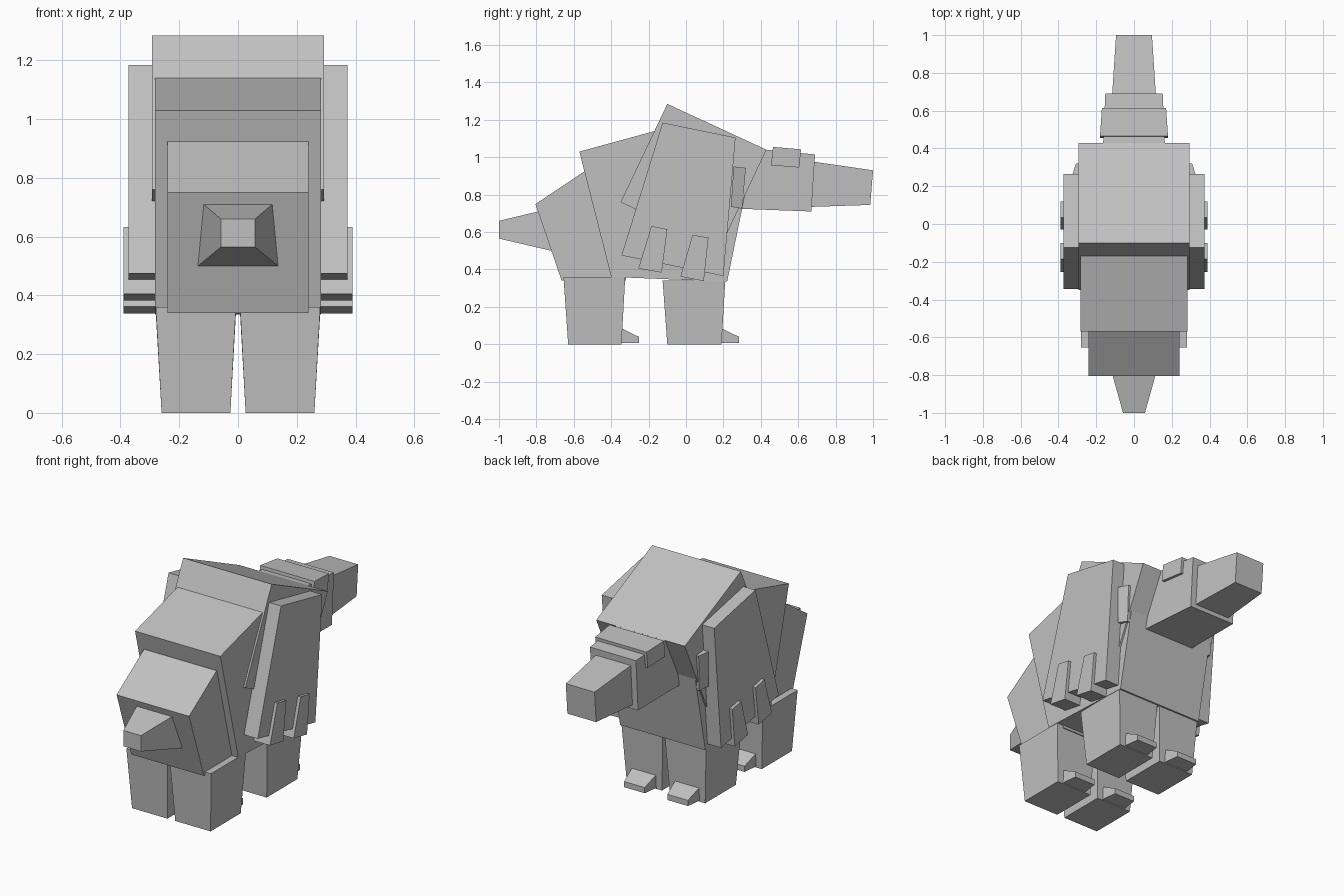
import bpy, bmesh

if "Cube" in bpy.data.objects:
    bpy.data.objects.remove(bpy.data.objects["Cube"])

GREY = bpy.data.materials.new("plain grey")
GREY.diffuse_color = (0.53, 0.53, 0.53, 1)
GREY.use_nodes = True
GREY.node_tree.nodes["Principled BSDF"].inputs["Base Color"].default_value = GREY.diffuse_color


def slab(name, profile, x_ranges):
    """Extrude a side profile of (y, z) points across x.
    x_ranges is one (left, right) pair, or one pair per profile point."""
    if not isinstance(x_ranges, list):
        x_ranges = [x_ranges] * len(profile)
    bm = bmesh.new()
    sides = [[bm.verts.new((xr[k], y, z)) for (y, z), xr in zip(profile, x_ranges)]
             for k in (0, 1)]
    n = len(profile)
    bm.faces.new(sides[0])
    bm.faces.new(sides[1][::-1])
    for i in range(n):
        j = (i + 1) % n
        bm.faces.new((sides[0][i], sides[1][i], sides[1][j], sides[0][j]))
    bmesh.ops.recalc_face_normals(bm, faces=bm.faces)
    mesh = bpy.data.meshes.new(name)
    bm.to_mesh(mesh)
    bm.free()
    mesh.materials.append(GREY)
    ob = bpy.data.objects.new(name, mesh)
    bpy.context.collection.objects.link(ob)
    return ob


def centred(name, profile, halves):
    """Slab symmetric about x = 0, with one half width or one per point."""
    if not isinstance(halves, list):
        halves = [halves] * len(profile)
    return slab(name, profile, [(-h, h) for h in halves])


def paired(name, profile, x_ranges):
    """Slab on the right side, mirrored to the left."""
    ob = slab(name, profile, x_ranges)
    ob.modifiers.new("mirror", 'MIRROR').use_axis[0] = True
    return ob


# Trunk
centred("shoulder_hump", [(-0.10, 1.285), (0.43, 1.04), (0.18, 0.51), (-0.35, 0.76)], 0.293)
centred("torso", [(-0.57, 1.03), (-0.16, 1.142), (0.33, 0.87), (0.22, 0.335), (-0.40, 0.36)], 0.282)
centred("hips", [(-0.805, 0.75), (-0.545, 0.923), (-0.38, 0.90), (-0.32, 0.34), (-0.665, 0.34)], 0.24)
centred("tail", [(-1.0, 0.66), (-0.60, 0.755), (-0.60, 0.472), (-1.0, 0.565)],
        [0.058, 0.17, 0.17, 0.058])

# Head
centred("head", [(0.27, 1.055), (0.69, 1.015), (0.67, 0.71), (0.22, 0.727)],
        [0.17, 0.152, 0.152, 0.17])
centred("brow", [(0.465, 1.055), (0.615, 1.042), (0.605, 0.945), (0.455, 0.957)],
        [0.18, 0.17, 0.17, 0.18])
centred("snout", [(0.62, 0.985), (1.0, 0.93), (0.985, 0.745), (0.62, 0.733)],
        [0.12, 0.095, 0.095, 0.12])

# Flank plates, hanging tufts and neck tabs
paired("flank_plate", [(-0.125, 1.185), (0.265, 1.105), (0.20, 0.365), (-0.345, 0.475)], (0.28, 0.372))
paired("rear_tuft", [(-0.185, 0.632), (-0.10, 0.615), (-0.13, 0.383), (-0.255, 0.405)], (0.28, 0.39))
paired("front_tuft", [(0.035, 0.585), (0.12, 0.57), (0.095, 0.338), (-0.03, 0.362)], (0.28, 0.39))
paired("neck_tab", [(0.255, 0.95), (0.32, 0.943), (0.30, 0.725), (0.24, 0.735)],
       [(0.26, 0.328), (0.26, 0.308), (0.26, 0.298), (0.26, 0.318)])

# Legs taper downward, each with one wedge toe in front
for label, back_top, front_top, back, front, top in (
        ("front", -0.125, 0.21, -0.10, 0.19, 0.34),
        ("hind", -0.655, -0.325, -0.63, -0.345, 0.36)):
    wide, narrow = (0.007, 0.28), (0.026, 0.26)
    paired(label + "_leg", [(back_top, top), (front_top, top), (front, 0), (back, 0)],
           [wide, wide, narrow, narrow])
    base, tip = (0.062, 0.224), (0.075, 0.211)
    y = front - 0.01
    paired(label + "_toe", [(y, 0.09), (front + 0.093, 0.04), (front + 0.093, 0.006), (y, 0.006)],
           [base, tip, tip, base])
